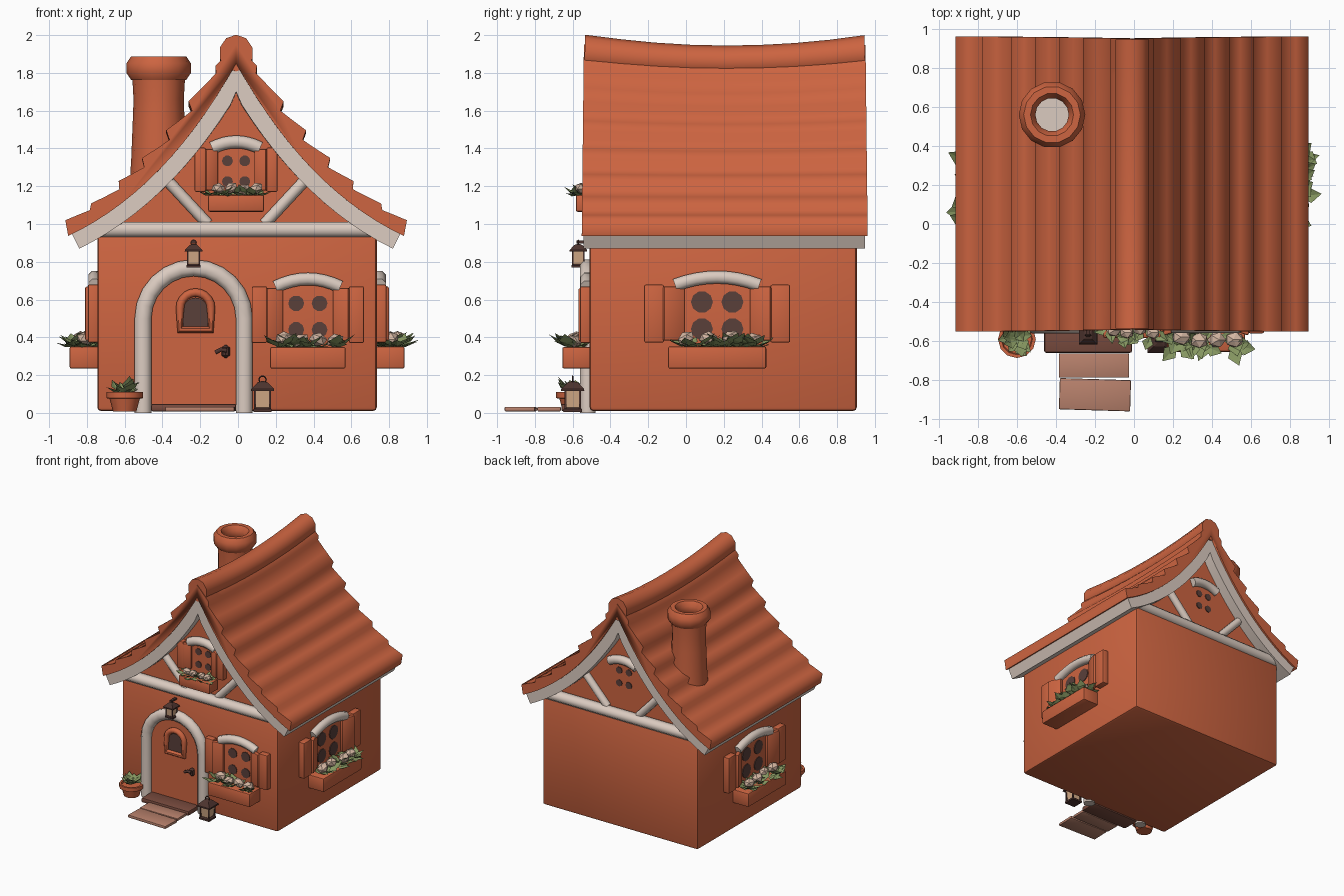
import bpy, bmesh, math, random
from mathutils import Vector, Matrix

if "Cube" in bpy.data.objects:
    bpy.data.objects.remove(bpy.data.objects["Cube"])

random.seed(4)
CX = -0.01                                    # ridge line of the house


def material(name, r, g, b):
    m = bpy.data.materials.new(name)
    m.diffuse_color = (r, g, b, 1)
    m.use_nodes = True
    m.node_tree.nodes["Principled BSDF"].inputs["Base Color"].default_value = m.diffuse_color
    return m


CLAY = material("terracotta", .61, .128, .052)
CREAM = material("cream plaster", .71, .60, .53)
PANE = material("dark pane", .10, .05, .042)
IRON = material("dark iron", .075, .034, .028)
LEAF = material("leaf green", .24, .31, .12)
PETAL = material("pale petal", .66, .47, .36)
STONE = material("step stone", .48, .22, .15)
SILL = material("dark step", .19, .07, .048)
GLOW = material("lantern glass", .68, .42, .25)


def finish(name, bm, mat, M=None, angle=40):
    if M is not None:
        bm.transform(M)
    bmesh.ops.recalc_face_normals(bm, faces=bm.faces)
    me = bpy.data.meshes.new(name)
    bm.to_mesh(me)
    bm.free()
    me.materials.append(mat)
    for p in me.polygons:
        p.use_smooth = angle > 0
    if angle:
        me.set_sharp_from_angle(angle=math.radians(angle))
    ob = bpy.data.objects.new(name, me)
    bpy.context.collection.objects.link(ob)
    return ob


def box(name, c, size, mat, bevel=.0, M=None, rot=0):
    bm = bmesh.new()
    bmesh.ops.create_cube(bm, size=1)
    bm.transform(Matrix.Translation(c) @ Matrix.Rotation(rot, 4, 'Z') @ Matrix.Diagonal((*size, 1)))
    if bevel:
        bmesh.ops.bevel(bm, geom=bm.edges[:], offset=bevel, segments=2, profile=.5, affect='EDGES')
    return finish(name, bm, mat, M)


def loft(name, rings, mat, M=None, angle=40, closed=False):
    bm = bmesh.new()
    R = [[bm.verts.new(p) for p in ring] for ring in rings]
    n = len(R[0])
    for a, b in zip(R, R[1:] + (R[:1] if closed else [])):
        for i in range(n):
            bm.faces.new((a[i], a[(i + 1) % n], b[(i + 1) % n], b[i]))
    if not closed:
        bm.faces.new(R[0])
        bm.faces.new(R[-1])
    return finish(name, bm, mat, M, angle)


def prism(name, pts, y0, y1, mat, M=None, warp=None, n=1, angle=40):
    warp = warp or (lambda p: p)
    return loft(name, [[warp((x, y0 + (y1 - y0) * k / n, z)) for x, z in pts] for k in range(n + 1)], mat, M, angle)


def sweep(name, pts, y, rn, ry, mat, M=None, closed=False, sides=8):
    """Rounded bar along a path in the x-z plane."""
    P, rings = [Vector(p) for p in pts], []
    for i, p in enumerate(P):
        a = P[i - 1] if i or closed else p
        b = P[(i + 1) % len(P)] if i < len(P) - 1 or closed else p
        t = (b - a).normalized()
        ring = []
        for k in range(sides):
            w = math.tau * (k + .5) / sides
            q = p + Vector((-t.y, t.x)) * math.cos(w) * rn
            ring.append((q.x, y + math.sin(w) * ry, q.y))
        rings.append(ring)
    return loft(name, rings, mat, M, 50, closed)


def lathe(name, prof, c, mat, seg=12, closed=False, turn=0, angle=40):
    return loft(name, [[(c[0] + r * math.cos(math.tau * k / seg + turn), c[1] + r * math.sin(math.tau * k / seg + turn),
                         c[2] + z) for k in range(seg)] for r, z in prof], mat, None, angle, closed)


def plants(name, c, half, n, length, M=None, flowers=4, rise=(.1, .75)):
    """Broad folded leaves leaning outward, with a few blossoms among them."""
    bm = bmesh.new()
    for i in range(n):
        base = Vector((c[0] + random.uniform(-1, 1) * half[0], c[1] + random.uniform(-1, 1) * half[1], c[2]))
        a = random.uniform(0, math.tau)
        d = Vector((math.cos(a), math.sin(a), random.uniform(*rise))).normalized() * length * random.uniform(.7, 1.05)
        s = d.cross(Vector((0, 0, 1))).normalized() * length * .3
        v = [bm.verts.new(p) for p in (base, base + d * .5 + s, base + d, base + d * .5 - s, base + d * .5 - Vector((0, 0, .012)))]
        for f in ((0, 1, 4), (1, 2, 4), (2, 3, 4), (3, 0, 4)):
            bm.faces.new([v[k] for k in f])
    finish(name + "_leaves", bm, LEAF, M, 0)
    if flowers:
        bm = bmesh.new()
        for i in range(flowers):
            x = c[0] + half[0] * (-.75 + 1.6 * i / (flowers - 1))
            bmesh.ops.create_icosphere(bm, subdivisions=1, radius=length * .34, matrix=Matrix.Translation(
                (x, c[1] + random.uniform(-.025, .02), c[2] + length * random.uniform(.25, .4)))
                @ Matrix.Rotation(random.uniform(-.5, .5), 4, 'Y') @ Matrix.Diagonal((1.15, 1, .85, 1)))
        finish(name + "_blossoms", bm, PETAL, M, 0)


def window(name, M, sx, sz, r, full=True, thick=1):
    """Window on a wall plane y = 0 facing -y; z = 0 is the bottom of the flower box."""
    for i in (-1, 1):
        for z in (.205, .345):
            disc = [(i * .062 * sx + r * math.cos(math.tau * k / 10), z * sz + r * math.sin(math.tau * k / 10)) for k in range(10)]
            prism(name + "_pane", disc, -.006, .003, PANE, M)
    arc = [(.172 * sx * t / 4, sz * (.474 - .042 * (t / 4) ** 2)) for t in range(-4, 5)]
    sweep(name + "_lintel", arc, -.015, .036 * sz * thick, .035, CREAM, M)
    if not full:
        return
    for i in (-1, 1):
        box(name + "_shutter_outer", (i * .257 * sx, -.02, .285 * sz), (.08 * sx, .06, .3 * sz), CLAY, .008, M)
        box(name + "_shutter_inner", (i * .178 * sx, -.03, .285 * sz), (.09 * sx, .035, .28 * sz), CLAY, .008, M, i * -.35)
    box(name + "_flower_box", (0, -.07, .057 * sz), (.4 * sx, .15 * sz, .115 * sz), CLAY, .01, M)
    plants(name, (0, -.085, .112 * sz), (.17 * sx, .035), int(38 * sx), .13 * sz, M, 4)


# House body
box("house_body", (-.005, .197, .475), (1.48, 1.415, .93), CLAY, .02)


def curve(t, off=0):
    """Half of the swooping roof line, offset along its normal."""
    u = 2 * t * (1 - t) * .36 + t * t * .87
    z = (1 - t) ** 2 * 1.86 + 2 * t * (1 - t) * 1.2 + t * t * .95
    d = Vector(((1 - t) * .36 + t * .51, (1 - t) * -.66 + t * -.25)).normalized()
    return (u - d.y * off, z + d.x * off)


def mirrored(half):
    return [(CX - u, z) for u, z in reversed(half) if u > 1e-4] + [(CX + u, z) for u, z in half]


def sag(p):
    """Ridge dips in the middle; the eaves flare a little past the gables."""
    x, y, z = p
    w = max(0, (z - .95) / 1.05)
    end = max(-1, min(1, (y - .22) / .74))
    return (x, y + end * .012 * (1 - w), z - .057 * w * w * (1 - end * end))


# Gable wall and cream roof lining that shows as bargeboards
T = [k / 14 for k in range(15)]
outer = [curve(t) for t in T]
inner = [(0, 1.70)] + [p for p in (curve(t, -.09) for t in T) if p[0] > .02]
mid = [(0, 1.73)] + [p for p in (curve(t, -.065) for t in T) if p[0] > .02 and p[1] > 1.0]
prism("gable_wall", mirrored(mid + [(.70, .93)]), -.455, .855, CLAY)
prism("roof_lining", mirrored(outer) + mirrored(inner)[::-1], -.53, .935, CREAM, warp=sag, n=8)

# Overlapping tile courses with softly tucked lower edges
teeth = [(0, 1.95)]
tips = [(.05, .085), (.22, .105), (.37, .108), (.53, .105), (.68, .098), (.85, .088), (1.0, .078)]
for k, (t, off) in enumerate(tips):
    if k:
        t0 = tips[k - 1][0]
        teeth += [curve(t0 + .022, .062), curve((t0 + t) / 2 + .01, off * .45 + .037)]
    teeth.append(curve(t, off))
under = [(0, 1.85)] + [curve(t * 1.02, -.004) for t in T[1:]]
prism("tiled_roof", mirrored(teeth) + mirrored(under)[::-1], -.54, .95, CLAY, warp=sag, n=8, angle=88)
cap = [(CX + .09 * math.cos(math.tau * (k + .5) / 10), 1.905 + .097 * math.sin(math.tau * (k + .5) / 10)) for k in range(10)]
prism("ridge_cap", cap, -.535, .945, CLAY, warp=sag, n=8, angle=50)

# Gable timbers at both ends
for side, y in (("front", -.485), ("back", .885)):
    sweep(side + "_beam", [(-.79, .97), (.77, .97)], y, .045, .05, CREAM)
    for i in (-1, 1):
        sweep(side + "_brace", [(CX + i * .41, 1.28), (CX + i * .15, 1.0)], y + (.02 if y < 0 else -.02), .033, .035, CREAM)

# Windows
move, turn = Matrix.Translation, lambda a: Matrix.Rotation(math.radians(a), 4, 'Z')
window("front_window", move((.37, -.51, .235)), 1, 1, .042)
window("right_window", move((.735, .165, .235)) @ turn(90), 1.3, 1.02, .058)
window("left_window", move((-.745, .165, .235)) @ turn(-90), 1.3, 1.02, .058)
window("gable_window", move((CX, -.455, 1.065)), .74, .78, .029, True, 1.3)
window("back_gable_window", move((CX, .855, 1.065)) @ turn(180), .74, .78, .029, False, 1.3)


def arch(cx, half, z0, spring, n=12):
    return [(cx - half, z0)] + [(cx - half * math.cos(math.pi * k / n), spring + half * math.sin(math.pi * k / n))
                                for k in range(n + 1)] + [(cx + half, z0)]


# Door with arched surround, small window and handle
DX = -.235
prism("door", arch(DX, .25, .02, .515), -.522, -.50, CLAY)
sweep("door_surround", arch(DX, .268, .0, .5), -.52, .048, .045, CREAM)
prism("door_pane", arch(DX + .01, .065, .455, .545), -.53, -.521, PANE)
sweep("door_window_frame", arch(DX + .01, .082, .44, .555, 10), -.528, .024, .026, CLAY, closed=True)
lathe("handle_plate", [(.004, -.035), (.022, -.02), (.022, .02), (.004, .035)], (-.065, -.53, .325), IRON, 8)
sweep("door_handle", [(-.06, .33), (-.09, .335), (-.12, .32)], -.555, .012, .012, IRON)

# Doorstep and path slabs
box("doorstep", (DX, -.585, .028), (.45, .15, .04), SILL, .01)
box("path_slab_near", (-.205, -.725, .02), (.36, .125, .024), STONE, .006)
box("path_slab_far", (-.2, -.875, .02), (.365, .16, .024), STONE, .006, rot=-.03)

# Chimney with a rolled rim
CH = (-.42, .56, 0)
lathe("chimney", [(.16, 1.1), (.145, 1.35), (.137, 1.55), (.133, 1.66), (.14, 1.78)], CH, CLAY, 14)
lathe("chimney_rim", [(.128 + .046 * math.cos(math.tau * (k + .5) / 8), 1.825 + .068 * math.sin(math.tau * (k + .5) / 8))
                      for k in range(8)], CH, CLAY, 14, True, angle=50)
lathe("chimney_throat", [(.09, 1.778), (.09, 1.786)], CH, CREAM, 14)


def lantern(name, c, s):
    """Four-sided lantern, s tall, standing on c."""
    q = math.pi / 4
    lathe(name + "_base", [(.36 * s, 0), (.36 * s, .08 * s), (.28 * s, .12 * s)], c, IRON, 4, turn=q, angle=20)
    lathe(name + "_glass", [(.25 * s, .1 * s), (.33 * s, .6 * s)], c, GLOW, 4, turn=q, angle=20)
    lathe(name + "_roof", [(.46 * s, .58 * s), (.45 * s, .64 * s), (.2 * s, .82 * s), (.05 * s, .86 * s)], c, IRON, 4, turn=q, angle=20)
    for i in (-1, 1):
        for j in (-1, 1):
            box(name + "_post", (c[0] + i * .205 * s, c[1] + j * .205 * s, c[2] + .34 * s), (.055 * s, .055 * s, .54 * s), IRON)
    ring = [(c[0] + .1 * s * math.cos(math.tau * k / 10), c[2] + .9 * s + .1 * s * math.sin(math.tau * k / 10)) for k in range(10)]
    sweep(name + "_ring", ring, c[1], .022 * s, .022 * s, IRON, closed=True, sides=6)


lantern("ground_lantern", (.13, -.6, .005), .19)
lantern("hanging_lantern", (-.235, -.57, .77), .145)
box("lantern_bracket", (-.235, -.535, .905), (.02, .09, .015), IRON)

# Potted plant beside the door
lathe("flower_pot", [(.062, .008), (.08, .075), (.097, .078), (.097, .11), (.08, .11), (.075, .095)], (-.6, -.59, 0), CLAY, 12)
plants("potted_plant", (-.6, -.59, .105), (.02, .02), 16, .115, None, 0, (.3, 1.2))
